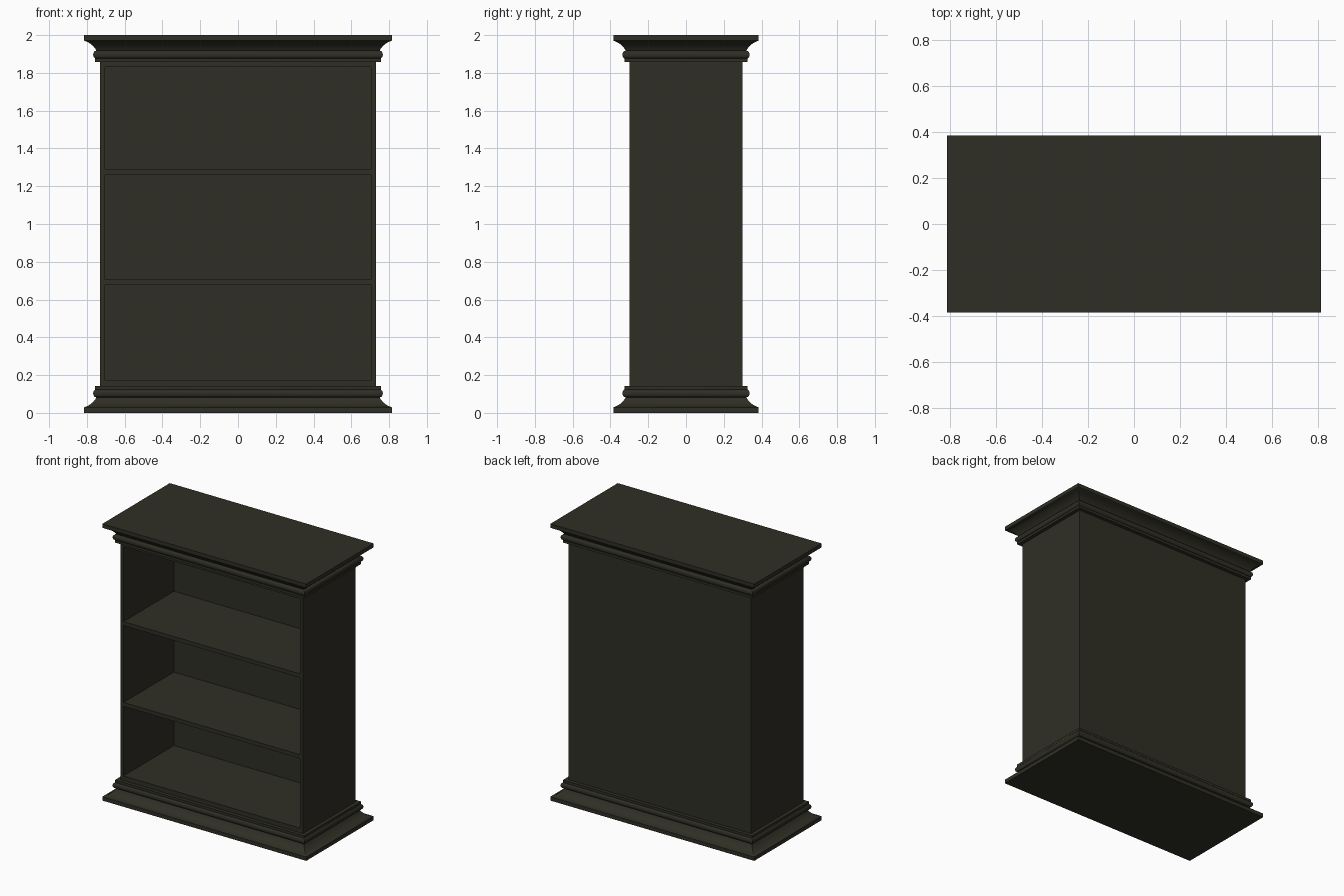
import bpy, bmesh, math

if "Cube" in bpy.data.objects:
    bpy.data.objects.remove(bpy.data.objects["Cube"])

HX, HY = 0.73, 0.30      # half width and half depth of the carcass
T = 0.025                # panel thickness
H = 2.0

wood = bpy.data.materials.new("dark olive wood")
wood.diffuse_color = (0.029, 0.028, 0.0185, 1)
wood.use_nodes = True
wood.node_tree.nodes["Principled BSDF"].inputs["Base Color"].default_value = wood.diffuse_color


def finish(name, bm, smooth=False):
    bmesh.ops.recalc_face_normals(bm, faces=bm.faces)
    me = bpy.data.meshes.new(name)
    bm.to_mesh(me)
    bm.free()
    me.materials.append(wood)
    ob = bpy.data.objects.new(name, me)
    bpy.context.collection.objects.link(ob)
    if smooth:
        bpy.ops.object.select_all(action='DESELECT')
        ob.select_set(True)
        bpy.context.view_layer.objects.active = ob
        bpy.ops.object.shade_smooth_by_angle(angle=math.radians(30))
    return ob


def box(name, x0, x1, y0, y1, z0, z1):
    bm = bmesh.new()
    bmesh.ops.create_cube(bm, size=1)
    for v in bm.verts:
        v.co = ((x0 + x1) / 2 + v.co.x * (x1 - x0),
                (y0 + y1) / 2 + v.co.y * (y1 - y0),
                (z0 + z1) / 2 + v.co.z * (z1 - z0))
    return finish(name, bm)


def moulding_profile():
    """(outward offset, height) from the floor upward."""
    pts = [(0.085, 0.0), (0.085, 0.028)]
    n = 8
    for i in range(n + 1):                       # shallow cove
        f = i / n
        t = f * math.pi / 2
        arc = (0.083 - 0.063 * math.sin(t), 0.082 - 0.052 * math.cos(t))
        line = (0.083 - 0.063 * f, 0.030 + 0.052 * f)
        pts.append(((arc[0] + line[0]) / 2, (arc[1] + line[1]) / 2))
    for i in range(n + 1):                       # rounded bead
        t = -math.pi / 2 + math.pi * i / n
        pts.append((0.022 + 0.015 * math.cos(t), 0.1035 + 0.0205 * math.sin(t)))
    pts += [(0.026, 0.1245), (0.026, 0.142)]     # small square fillet
    return pts


def moulding(name, flip):
    bm = bmesh.new()
    rings = []
    for off, z in moulding_profile():
        x, y, z = HX + off, HY + off, (H - z if flip else z)
        rings.append([bm.verts.new((sx * x, sy * y, z))
                      for sx, sy in ((-1, -1), (1, -1), (1, 1), (-1, 1))])
    for a, b in zip(rings, rings[1:]):
        for i in range(4):
            j = (i + 1) % 4
            bm.faces.new((a[i], a[j], b[j], b[i]))
    bm.faces.new(rings[0])
    bm.faces.new(rings[-1])
    return finish(name, bm, smooth=True)


# Plinth and cornice share one mirrored profile
moulding("plinth_moulding", False)
moulding("cornice_moulding", True)

# Carcass sides and back
for name, s in (("left_side", -1), ("right_side", 1)):
    xs = sorted((s * HX, s * (HX - T)))
    box(name, xs[0], xs[1], -HY, HY, 0.14, 1.86)
IX = HX - T
box("back_panel", -IX, IX, HY - T, HY, 0.14, 1.86)

# Floor, shelves and ceiling
for name, z0, z1 in (("floor_panel", 0.14, 0.175), ("lower_shelf", 0.678, 0.706),
                     ("upper_shelf", 1.262, 1.29), ("ceiling_panel", 1.832, 1.86)):
    box(name, -IX, IX, -HY, HY - T, z0, z1)
